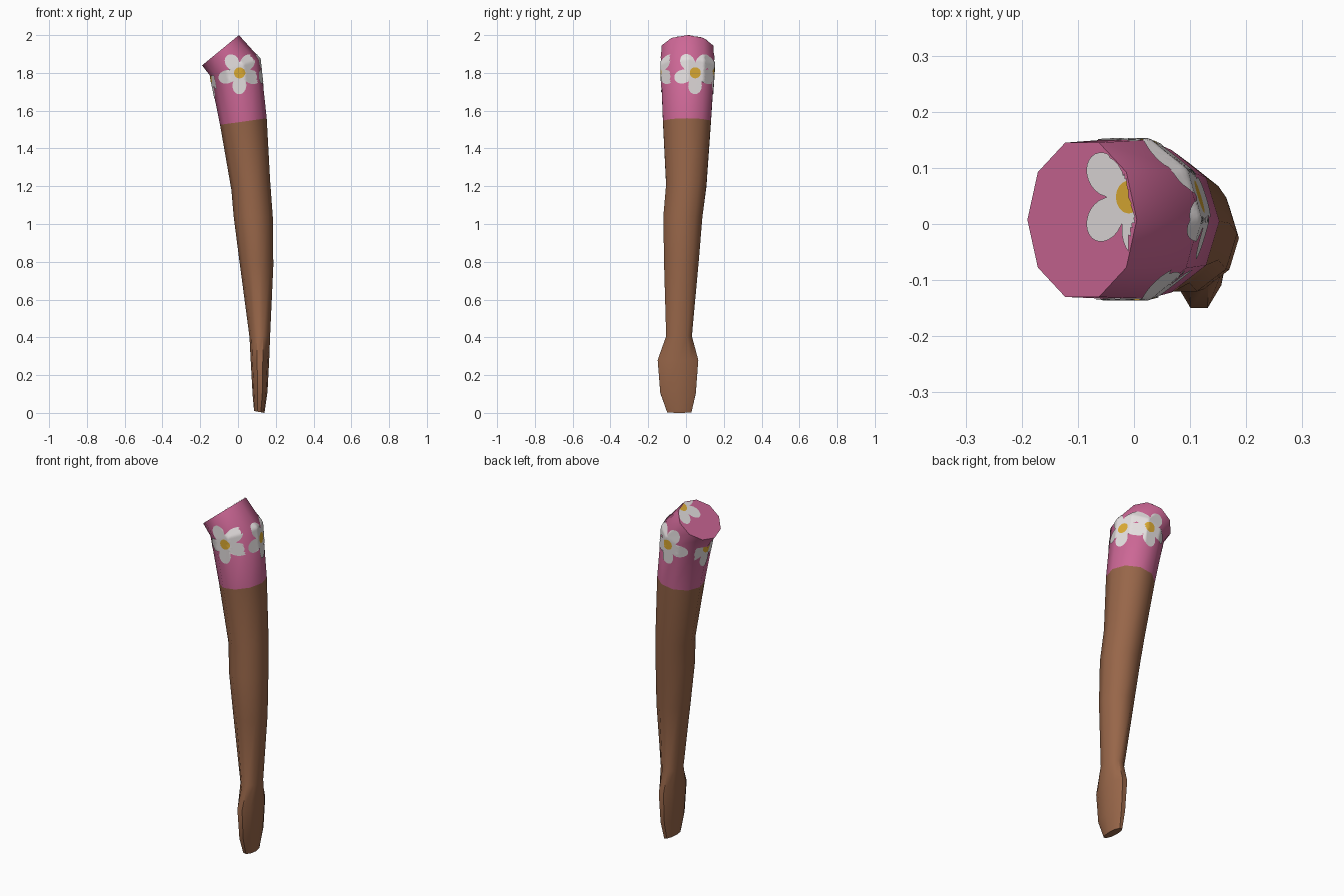
import bpy, bmesh, math
from mathutils import Vector
from mathutils.bvhtree import BVHTree

if "Cube" in bpy.data.objects:
    bpy.data.objects.remove(bpy.data.objects["Cube"])

SIDES = 10


def material(name, rgb):
    m = bpy.data.materials.new(name)
    m.diffuse_color = (*rgb, 1)
    m.use_nodes = True
    m.node_tree.nodes["Principled BSDF"].inputs["Base Color"].default_value = m.diffuse_color
    return m


PINK = material("sleeve pink", (0.61, 0.137, 0.305))
BROWN = material("skin brown", (0.31, 0.132, 0.066))
WHITE = material("petal white", (0.78, 0.74, 0.74))
YELLOW = material("flower yellow", (0.74, 0.42, 0.035))


def make_object(name, bm, mats):
    me = bpy.data.meshes.new(name)
    bm.to_mesh(me)
    ob = bpy.data.objects.new(name, me)
    bpy.context.collection.objects.link(ob)
    for m in mats:
        me.materials.append(m)
    bpy.ops.object.select_all(action='DESELECT')
    ob.select_set(True)
    bpy.context.view_layer.objects.active = ob
    bpy.ops.object.shade_smooth_by_angle(angle=math.radians(50))
    return ob


def loft(sections, cap_top, cap_bottom):
    """Tilted ten-sided rings: (left x, left z, right x, right z, y min, y max), top to bottom."""
    bm = bmesh.new()
    rings = []
    for lx, lz, rx, rz, y0, y1 in sections:
        ry = (y1 - y0) / 2 / math.sin(math.radians(72))
        ring = []
        for i in range(SIDES):
            a = 2 * math.pi * i / SIDES
            t = (1 + math.cos(a)) / 2
            ring.append(bm.verts.new((lx + (rx - lx) * t,
                                      (y0 + y1) / 2 + ry * math.sin(a),
                                      lz + (rz - lz) * t)))
        rings.append(ring)
    for up, low in zip(rings, rings[1:]):
        for i in range(SIDES):
            j = (i + 1) % SIDES
            bm.faces.new((low[i], low[j], up[j], up[i]))
    if cap_top:
        bm.faces.new(rings[0])
    if cap_bottom:
        bm.faces.new(rings[-1][::-1])
    bm.normal_update()
    return bm


# Sleeve with slanted flat shoulder end
hem = (-0.095, 1.525, 0.152, 1.56, -0.122, 0.132)
sleeve = loft([
    (-0.19, 1.84, 0.005, 2.0, -0.13, 0.145),
    (-0.148, 1.785, 0.118, 1.875, -0.133, 0.15),
    hem,
], True, False)
surface = BVHTree.FromBMesh(sleeve)
make_object("sleeve", sleeve, [PINK])

# Bare arm, elbow, wrist and simple hand
arm = loft([
    hem,
    (-0.035, 1.18, 0.170, 1.23, -0.105, 0.108),
    (-0.023, 1.04, 0.184, 1.04, -0.12, 0.087),
    (0.008, 0.80, 0.187, 0.78, -0.116, 0.066),
    (0.061, 0.40, 0.170, 0.41, -0.105, 0.031),
    (0.067, 0.28, 0.165, 0.28, -0.15, 0.065),
    (0.077, 0.10, 0.156, 0.11, -0.136, 0.052),
    (0.085, 0.01, 0.140, 0.00, -0.10, 0.029),
], False, True)
make_object("arm_and_hand", arm, [BROWN])


def flower(name, centre, n, v, phase, min_dot=0.3):
    """Thin five-petal plate draped on the sleeve by casting rays along -n."""
    n, v, c = Vector(n).normalized(), Vector(v).normalized(), Vector(centre)
    u = v.cross(n)
    segs, heart = 80, 0.029
    bm = bmesh.new()

    def drape(r, a):
        p = c + (u * math.cos(a) + v * math.sin(a)) * r
        hit, normal, _, _ = surface.ray_cast(p + n * 0.5, -n)
        if hit is None or normal.dot(n) < min_dot:
            return None
        return bm.verts.new(hit + normal * 0.003)

    mid = drape(0, 0)
    steps = [0.5, 1.0] + [1 + k / 9 for k in range(1, 10)]
    rings = []
    for s in steps:
        ring = []
        for i in range(segs):
            a = 2 * math.pi * i / segs
            tip = 0.05 + 0.063 * abs(math.cos(2.5 * (a - math.radians(phase)))) ** 0.8
            r = heart * s if s <= 1 else heart + (tip - heart) * (s - 1)
            ring.append(drape(r, a))
        rings.append(ring)
    for i in range(segs):
        j = (i + 1) % segs
        if mid and rings[0][i] and rings[0][j]:
            bm.faces.new((mid, rings[0][i], rings[0][j])).material_index = 1
        for k in range(len(rings) - 1):
            quad = (rings[k][i], rings[k + 1][i], rings[k + 1][j], rings[k][j])
            if all(quad):
                bm.faces.new(quad).material_index = 1 if k == 0 else 0
    bmesh.ops.delete(bm, geom=[w for w in bm.verts if not w.link_faces], context='VERTS')
    bm.normal_update()
    make_object(name, bm, [WHITE, YELLOW])


# Flowers around the sleeve and one cut off at the shoulder rim
up = (0, 0, 1)
flower("front_flower", (0.008, 0, 1.80), (0, -1, 0), up, 53)
flower("right_flower", (0, 0.048, 1.80), (1, 0, 0), up, 53)
flower("back_flower", (0.015, 0, 1.80), (0, 1, 0), up, 53)
flower("left_flower", (0, 0.01, 1.775), (-1, 0, 0), up, 53, 0.85)
flower("shoulder_flower", (-0.008, 0.048, 1.99), (-0.16, 0, 0.195), (0.195, 0, 0.16), 18)
